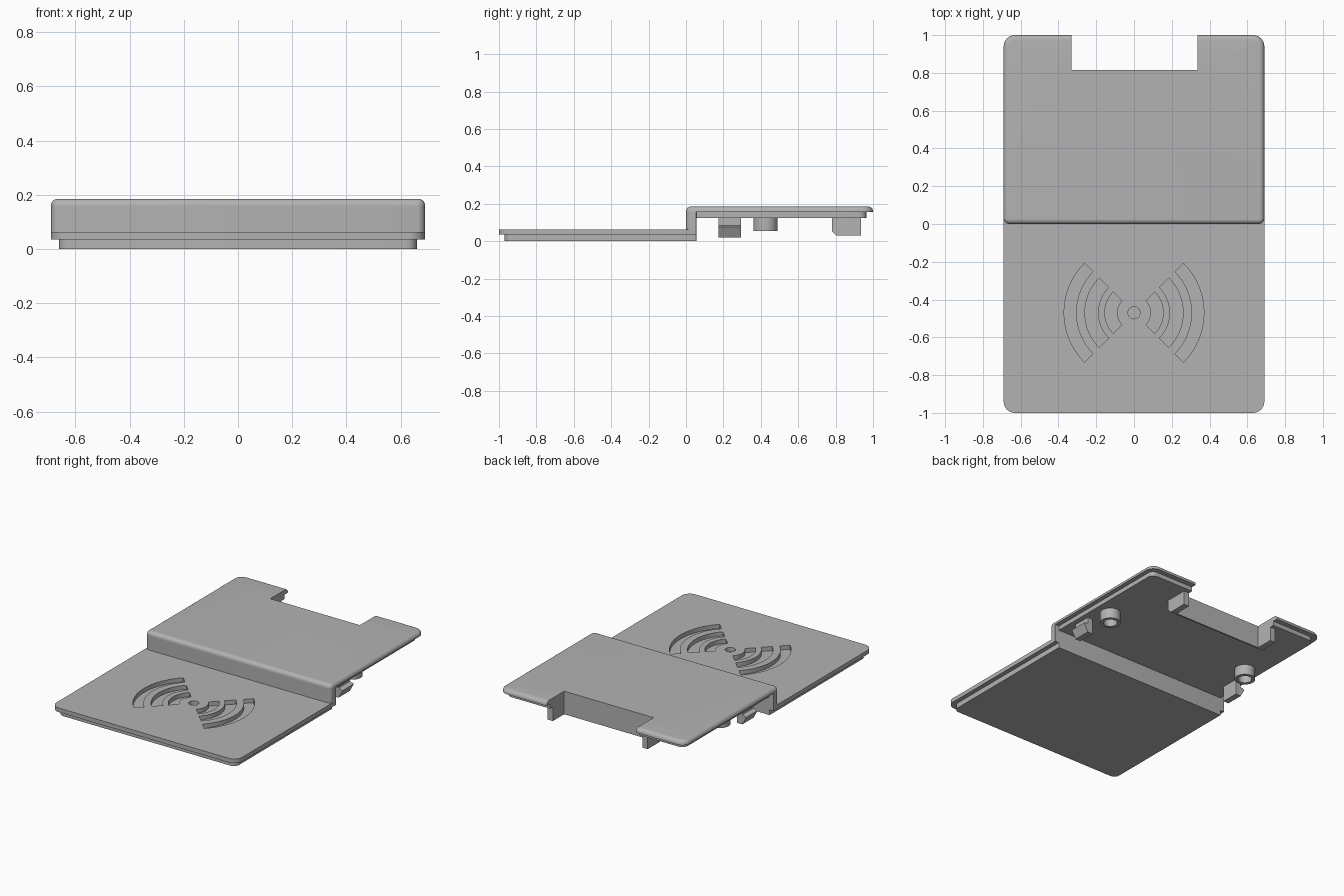
import bpy
import bmesh
from math import sin, cos, pi, radians
from mathutils import Matrix

cube = bpy.data.objects.get("Cube")
if cube:
    bpy.data.objects.remove(cube, do_unlink=True)

grey = bpy.data.materials.new("plain_grey")
grey.use_nodes = True
COLOUR = (0.45, 0.45, 0.45, 1)
grey.diffuse_color = COLOUR
grey.node_tree.nodes["Principled BSDF"].inputs["Base Color"].default_value = COLOUR

HALF = 0.69      # half width of the covers
INSET = 0.03     # step between cover and locating lip
parts = []


def finish(name, bm, part=True):
    bmesh.ops.recalc_face_normals(bm, faces=bm.faces)
    mesh = bpy.data.meshes.new(name)
    bm.to_mesh(mesh)
    bm.free()
    mesh.materials.append(grey)
    ob = bpy.data.objects.new(name, mesh)
    bpy.context.collection.objects.link(ob)
    if part:
        parts.append(ob)
    else:
        ob.hide_render = True
    return ob


def outline(half, y0, y1, front_r, back_r, shrink=0.0):
    """Rectangle with separate front and back corner radii, shrunk evenly."""
    corners = [(1, y1, -1, back_r, 0), (-1, y1, -1, back_r, 90),
               (-1, y0, 1, front_r, 180), (1, y0, 1, front_r, 270)]
    pts = []
    for sx, y, sy, r, start in corners:
        cx, cy = sx * (half - r), y + sy * r
        for i in range(9):
            a = radians(start + 90 * i / 8)
            rr = max(r - shrink, 0.001)
            pts.append((cx + rr * cos(a), cy + rr * sin(a)))
    return pts


def slab(name, half, y0, y1, front_r, back_r, z0, z1, top_round=0.0):
    """Prism on a rounded outline, with an optional rounded top edge."""
    levels = [(0, z0)]
    if top_round:
        for i in range(7):
            a = pi / 2 * i / 6
            levels.append((top_round * (1 - cos(a)), z1 - top_round * (1 - sin(a))))
    else:
        levels.append((0, z1))
    bm = bmesh.new()
    rings = [[bm.verts.new((x, y, z)) for x, y in outline(half, y0, y1, front_r, back_r, s)]
             for s, z in levels]
    for low, high in zip(rings, rings[1:]):
        for i in range(len(low)):
            j = (i + 1) % len(low)
            bm.faces.new((low[i], low[j], high[j], high[i]))
    bm.faces.new(rings[0])
    bm.faces.new(rings[-1])
    return finish(name, bm)


def extrude(name, pts, vec, part=True):
    bm = bmesh.new()
    face = bm.faces.new([bm.verts.new(p) for p in pts])
    new = bmesh.ops.extrude_face_region(bm, geom=[face])["geom"]
    bmesh.ops.translate(bm, vec=vec, verts=[v for v in new if isinstance(v, bmesh.types.BMVert)])
    return finish(name, bm, part)


def cut(target, cutter):
    mod = target.modifiers.new("cut", "BOOLEAN")
    mod.operation = "DIFFERENCE"
    mod.solver = "EXACT"
    mod.object = cutter
    bpy.context.view_layer.objects.active = target
    bpy.ops.object.modifier_apply(modifier=mod.name)


# Lower cover, its locating lip and the riser joining it to the upper cover
lower_cover = slab("lower_cover", HALF, -1, 0.055, 0.06, 0.001, 0.035, 0.063)
slab("lower_lip", HALF - INSET, -0.97, 0.055, 0.04, 0.001, 0, 0.035)
slab("riser_wall", HALF, 0, 0.055, 0.03, 0.001, 0.06, 0.157)

# Upper cover with rounded rim, and its lip
upper_cover = slab("upper_cover", HALF, 0, 1, 0.03, 0.06, 0.155, 0.185, 0.025)
upper_lip = slab("upper_lip", HALF - INSET, 0.05, 0.965, 0.001, 0.04, 0.125, 0.155)

# Wall hanging around the connector notch
notch_wall = extrude("notch_wall",
                     [(-0.37, y, z) for y, z in ((0.78, 0.13), (0.78, 0.055), (0.805, 0.03),
                                                 (0.935, 0.03), (0.935, 0.13))],
                     (0.745, 0, 0))

# Connector notch
notch = extrude("notch_cutter", [(-0.33, 0.815, -0.1), (0.335, 0.815, -0.1),
                                 (0.335, 1.1, -0.1), (-0.33, 1.1, -0.1)], (0, 0, 0.5), False)
for ob in (upper_cover, upper_lip, notch_wall):
    cut(ob, notch)
bpy.data.objects.remove(notch, do_unlink=True)


# Engraved wave symbol: a dot and three arcs on each side
def engrave(pts):
    cutter = extrude("wave_cutter", [(x, y - 0.47, 0.03) for x, y in pts], (0, 0, 0.1), False)
    cut(lower_cover, cutter)
    bpy.data.objects.remove(cutter, do_unlink=True)


def arc(r, start, end, n):
    return [(r * cos(radians(start + (end - start) * i / n)),
             r * sin(radians(start + (end - start) * i / n))) for i in range(n + 1)]


engrave(arc(0.032, 0, 360, 32)[:-1])
for side in (0, 180):
    for r0, r1 in ((0.09, 0.155), (0.19, 0.26), (0.307, 0.37)):
        engrave(arc(r1, side - 45, side + 45, 20) + arc(r0, side + 45, side - 45, 20))

for side, label in ((1, "left"), (-1, "right")):
    # Snap clip with an outward barb
    profile = ((0.585, 0.13), (0.625, 0.13), (0.625, 0.085), (0.655, 0.075),
               (0.625, 0.02), (0.585, 0.02))
    extrude(label + "_snap_clip", [(side * x, 0.175, z) for x, z in profile], (0, 0.12, 0))

    # Hollow screw boss
    bm = bmesh.new()
    rings = []
    for r, z in ((0.065, 0.125), (0.065, 0.055), (0.043, 0.055), (0.043, 0.123)):
        res = bmesh.ops.create_circle(bm, segments=32, radius=r,
                                      matrix=Matrix.Translation((side * 0.55, 0.425, z)))
        rings.append(res["verts"])
    for a, b in zip(rings, rings[1:]):
        for i in range(32):
            j = (i + 1) % 32
            bm.faces.new((a[i], a[j], b[j], b[i]))
    bm.faces.new(rings[-1])
    bm.faces.new(rings[0])
    finish(label + "_screw_boss", bm)

# Smooth the rounded surfaces, keep hard edges crisp
bpy.ops.object.select_all(action="DESELECT")
for ob in parts:
    ob.select_set(True)
bpy.context.view_layer.objects.active = parts[0]
bpy.ops.object.shade_smooth_by_angle(angle=radians(30))
